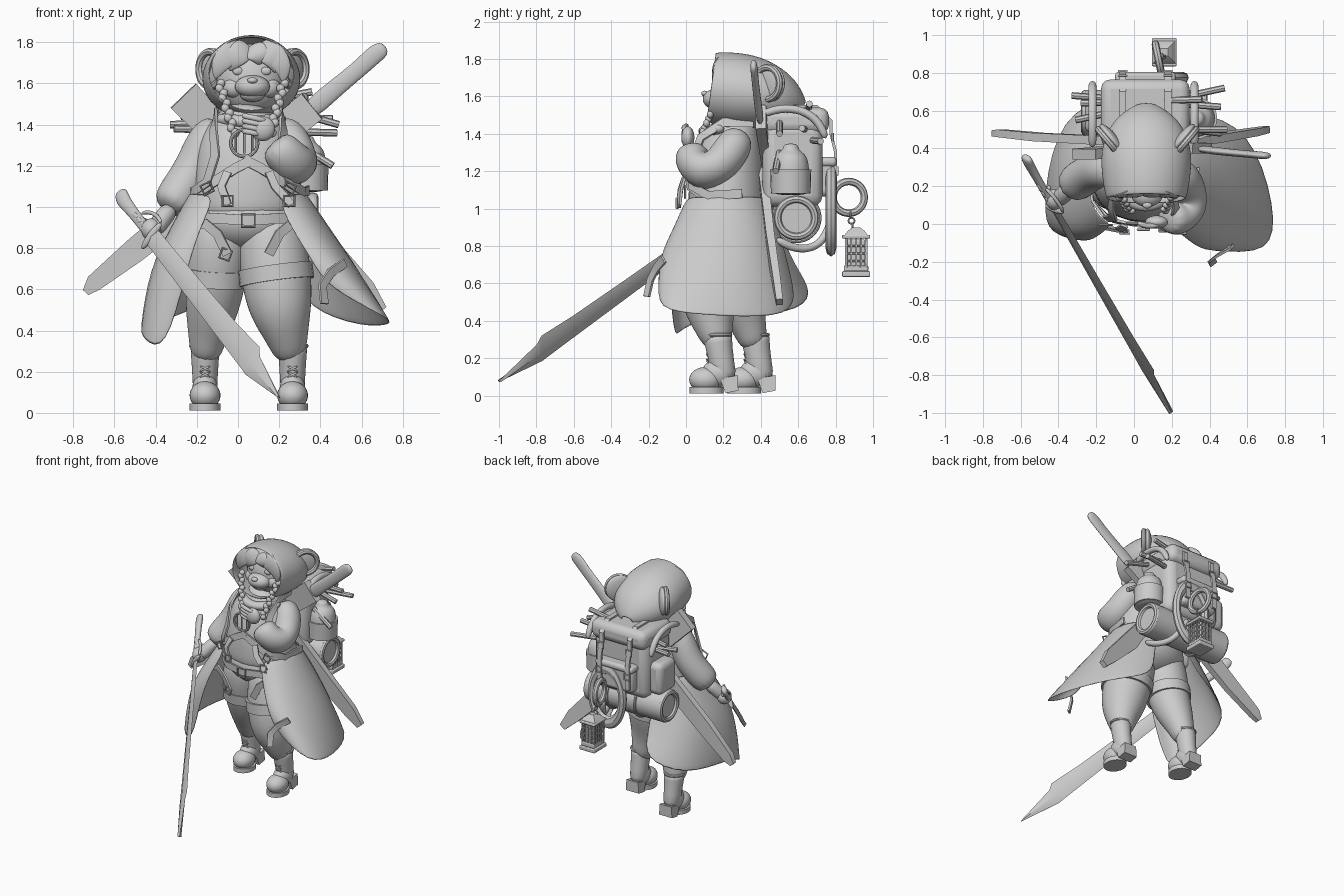
import bpy, bmesh
from math import sin, cos, pi, radians
from mathutils import Vector as V

hard = []

def make(name, verts, faces, sub=0, thick=0):
    me = bpy.data.meshes.new(name)
    me.from_pydata([tuple(v) for v in verts], [], faces)
    bm = bmesh.new()
    bm.from_mesh(me)
    bmesh.ops.recalc_face_normals(bm, faces=bm.faces)
    bm.to_mesh(me)
    bm.free()
    ob = bpy.data.objects.new(name, me)
    bpy.context.collection.objects.link(ob)
    if thick:
        m = ob.modifiers.new("thick", 'SOLIDIFY')
        m.thickness, m.offset = thick, 0
    if sub:
        m = ob.modifiers.new("sub", 'SUBSURF')
        m.levels = m.render_levels = sub
        for p in me.polygons:
            p.use_smooth = True
    else:
        hard.append(ob)
    return ob

def sweep(name, pts, r, up=(0, 0, 1), n=12, sub=2, caps=True, rect=False, center=None, thick=0):
    """Skin a section along a path; r is a radius, a (side, up) pair, or a list of them."""
    pts = [V(p) for p in pts]
    rs = r if isinstance(r, list) else [r] * len(pts)
    grow = 1 / (2 / 3 + cos(2 * pi / n) / 3) if sub else 1
    if rect:
        n, sub, grow = 4, 0, 2 ** .5
    verts, faces = [], []
    for i, p in enumerate(pts):
        t = (pts[min(i + 1, len(pts) - 1)] - pts[max(i - 1, 0)]).normalized()
        u = V((p.x - center[0], p.y - center[1], 0)) if center else V(up)
        s = t.cross(u).normalized()
        u = s.cross(t)
        a, b = rs[i] if isinstance(rs[i], tuple) else (rs[i], rs[i])
        for k in range(n):
            w = 2 * pi * k / n + (pi / 4 if rect else 0)
            verts.append(p + s * a * grow * cos(w) + u * b * grow * sin(w))
    for i in range(len(pts) - 1):
        for k in range(n):
            j = (k + 1) % n
            faces.append((i * n + k, i * n + j, i * n + n + j, i * n + n + k))
    if caps:
        faces += [tuple(range(n)), tuple(range(len(verts) - n, len(verts)))]
    return make(name, verts, faces, sub, thick)

def column(name, rings, **kw):
    """Upright form from (x, y, z, rx, ry) rings."""
    return sweep(name, [q[:3] for q in rings], [(q[3], q[-1]) for q in rings], up=(0, 1, 0), **kw)

def strap(name, pts, w=.02):
    return sweep(name, pts, (w, .007), rect=True, center=(.05, .25))

def ball(name, loc, s, rot=(0, 0, 0)):
    bpy.ops.mesh.primitive_uv_sphere_add(segments=24, ring_count=16, location=loc, rotation=rot)
    ob = bpy.context.object
    ob.name, ob.scale = name, s
    hard.append(ob)
    return ob

def box(name, loc, s, bev=.01, rot=(0, 0, 0)):
    bpy.ops.mesh.primitive_cube_add(size=1, location=loc, rotation=rot)
    ob = bpy.context.object
    ob.name, ob.scale = name, s
    bpy.ops.object.transform_apply(location=False, rotation=False, scale=True)
    m = ob.modifiers.new("bevel", 'BEVEL')
    m.width, m.segments = bev, 3
    hard.append(ob)
    return ob

def ring(name, loc, R, r, rot=(0, 0, 0), s=(1, 1, 1), n=32):
    bpy.ops.mesh.primitive_torus_add(major_radius=R, minor_radius=r, major_segments=n, minor_segments=8, location=loc, rotation=rot)
    ob = bpy.context.object
    ob.name, ob.scale = name, s
    hard.append(ob)
    return ob

def buckle(x, y, z, R=.035, tilt=0):
    ring("buckle", (x, y, z), R, .006, (pi / 2, radians(45 + tilt), 0), n=4)

# body, legs and shorts
column("torso", [(.05, .22, .92, .26, .2), (.05, .22, 1.02, .27, .21), (.04, .22, 1.2, .25, .2),
                 (.04, .24, 1.34, .225, .17), (.05, .26, 1.42, .16, .13), (.06, .27, 1.5, .1, .1)])
ball("hips", (.05, .22, .94), (.27, .21, .16))
column("left_leg", [(.14, .2, .97, .15), (.17, .17, .8, .17), (.19, .14, .62, .17), (.21, .12, .48, .148),
                    (.24, .15, .36, .1), (.26, .18, .25, .07)])
column("right_leg", [(-.06, .22, .97, .15), (-.1, .22, .8, .16), (-.11, .25, .62, .145), (-.13, .3, .48, .125),
                     (-.15, .34, .36, .09), (-.16, .37, .25, .07)])
column("left_short_hem", [(.18, .15, .71, .182), (.19, .145, .635, .182)], n=24, sub=0)
column("right_short_hem", [(-.105, .24, .7, .16), (-.11, .25, .62, .158)], n=24, sub=0)

# boots
for side, x, y in (("left", .265, .02), ("right", -.16, .22)):
    column(side + "_boot_shaft", [(x, y + .19, .06, .06, .07), (x, y + .17, .18, .06, .065),
                                  (x, y + .15, .3, .07, .075), (x, y + .15, .33, .073, .08)], n=20, sub=1)
    ball(side + "_boot_toe", (x, y + .085, .085), (.075, .088, .068))
    ball(side + "_boot_instep", (x, y + .15, .12), (.062, .085, .075))
    sweep(side + "_boot_sole", [(x, y + .09, .012), (x, y + .09, .045)], (.075, .09), up=(0, 1, 0), n=20, sub=0)
    sweep(side + "_boot_heel", [(x, y + .225, .02), (x, y + .21, .1)], [(.055, .035), (.05, .05)], up=(0, 1, 0), rect=True)
    ring(side + "_boot_cuff", (x, y + .15, .325), .068, .01)
    for i in range(5):
        z, d = .17 + i * .03, .03
        for m in (1, -1):
            sweep("boot_lace", [(x - d * m, y + .1, z), (x + d * m, y + .09, z + .03)], .006, n=6, sub=1)

# coat tails: two flared panels, split at front and back
def sheet(name, rows):
    n = len(rows[0])
    f = [(i * n + k, i * n + k + 1, i * n + n + k + 1, i * n + n + k) for i in range(len(rows) - 1) for k in range(n - 1)]
    return make(name, [p for q in rows for p in q], f, 2, .012)

sheet("left_coat_tail", [
    [(.18, .0, 1.06), (.28, .04, 1.07), (.34, .18, 1.07), (.3, .36, 1.07), (.12, .44, 1.07)],
    [(.25, -.06, .9), (.38, -.05, .9), (.46, .16, .9), (.4, .41, .9), (.2, .5, .9)],
    [(.35, -.14, .75), (.53, -.15, .7), (.62, .14, .68), (.52, .45, .68), (.26, .55, .7)],
    [(.42, -.13, .61), (.74, -.17, .45), (.76, .08, .42), (.62, .52, .4), (.32, .6, .5)]])
sheet("right_coat_tail", [
    [(-.1, .0, 1.06), (-.19, .04, 1.07), (-.25, .18, 1.07), (-.2, .38, 1.07), (-.02, .44, 1.07)],
    [(-.18, -.06, .9), (-.28, -.04, .9), (-.34, .16, .9), (-.28, .43, .9), (-.05, .5, .9)],
    [(-.24, -.1, .7), (-.4, -.08, .7), (-.45, .15, .7), (-.36, .5, .7), (-.07, .58, .7)],
    [(-.35, -.06, .27), (-.47, -.04, .34), (-.48, .16, .42), (-.4, .58, .42), (-.1, .7, .54)]])

# arms and hands
sweep("left_sleeve", [(.18, .29, 1.39), (.25, .26, 1.34), (.285, .18, 1.22), (.285, .08, 1.19), (.23, .03, 1.25), (.17, .03, 1.32)],
      [.075, .1, .105, .11, .1, .085])
sweep("right_sleeve", [(-.08, .29, 1.4), (-.15, .28, 1.34), (-.2, .28, 1.2), (-.27, .25, 1.09), (-.345, .19, .98)],
      [.075, .095, .1, .1, .1], up=(0, 1, 0))
sweep("right_wrist", [(-.32, .2, 1.0), (-.37, .16, .94), (-.41, .12, .88)], .045, up=(0, 1, 0))
ball("left_hand", (.12, .01, 1.38), (.06, .035, .06), (0, .6, 0))
ball("right_hand", (-.42, .13, .89), (.05, .055, .055))
for i in range(4):
    sweep("left_finger", [(.11 + i * .012, -.005, 1.35 + i * .022), (.06, -.015, 1.365 + i * .024), (.015, .01, 1.37 + i * .025)], .014, n=8, sub=1)
    p = V((-.44, .12, .88)) + V((-.018, .03, .021)) * i
    sweep("right_finger", [p + V((-.01, .02, .03)), p + V((-.005, -.03, .01)), p + V((.035, -.04, -.01)), p + V((.05, -.005, -.01))], .014, n=8, sub=1)

# head, hood, ears, hair
ball("head", (.065, .3, 1.62), (.17, .15, .175))
ball("muzzle", (.07, .16, 1.585), (.085, .07, .055))
ball("nose", (.07, .1, 1.615), (.025, .018, .015))
ball("chin", (.07, .17, 1.545), (.06, .05, .035))
for m, x in ((-1, 0), (1, .135)):
    ball("eye", (x, .17, 1.66), (.026, .014, .02))
    ball("cheek", (x * 1.2 - .015, .21, 1.58), (.06, .05, .05))
    e = .07 + .185 * m
    ball("ear", (e, .45, 1.67), (.03, .1, .1), (0, 0, -.7 * m))
    ring("ear_rim", (e + .02 * m, .435, 1.67), .085, .018, (0, pi / 2, -.7 * m))
sweep("hood", [(.065, .13, 1.65), (.065, .24, 1.635), (.065, .36, 1.62), (.065, .47, 1.59), (.065, .56, 1.56), (.065, .63, 1.535)],
      [(.205, .18), (.225, .195), (.235, .19), (.21, .16), (.15, .11), (.04, .03)], n=16, caps=False, thick=.015)
for x1, x2, z in ((.02, -.1, 1.62), (.05, -.03, 1.66), (.07, .11, 1.69), (.1, .19, 1.65), (.11, .23, 1.6)):
    sweep("hair_fringe", [(x1, .19, 1.79), ((x1 + x2) / 2, .15, 1.75), (x2, .15, (1.75 + z) / 2), (x2 - .01, .17, z)],
          [(.05, .014), (.06, .014), (.045, .012), (.006, .006)], up=(0, -1, 0))
for a, b in ((-.09, -.02), (.22, .16)):
    for i in range(11):
        t = i / 10
        ball("braid", (a + (b - a) * t + .007 * (-1) ** i, .17 - .1 * t, 1.6 - .24 * t), (.02, .018, .022), (0, .5 * (-1) ** i, 0))

# collar, pendant, straps and belts
sweep("collar", [(-.1, .2, 1.43), (-.03, .12, 1.42), (.06, .09, 1.41), (.15, .12, 1.42), (.23, .2, 1.43)], (.03, .035), up=(0, -1, 0))
ring("pendant_ring", (.03, .005, 1.31), .065, .009, (pi / 2, 0, 0))
for x in (-.01, .03, .07):
    sweep("pendant_bar", [(x, .005, 1.26), (x, .005, 1.365)], .006, up=(0, 1, 0), n=6, sub=0)
for m in (-1, 1):
    X = lambda v: .05 + v * m
    strap("pack_strap", [(X(.15), .36, 1.46), (X(.16), .2, 1.46), (X(.17), .08, 1.38), (X(.16), .03, 1.25), (X(.2), .03, 1.12), (X(.27), .12, 1.07), (X(.29), .3, 1.08)], .024)
    strap("chest_belt", [(X(-.02), .0, 1.23), (X(.06), .0, 1.19), (X(.17), .02, 1.12), (X(.25), .1, 1.06)], .024)
    strap("hanging_strap", [(X(.1), -.01, 1.17), (X(.13), -.03, 1.1), (X(.1 if m < 0 else .21), -.04, 1.01)], .02)
    strap("pocket_strap", [(X(.26), .0, .91), (X(.21), -.02, .92), (X(.15), -.03, .87), (X(.1), -.03, .77)], .024)
    buckle(X(.2), -.005, 1.09, tilt=25 * m)
    buckle(X(.1 if m < 0 else .2), -.05, 1.03)
buckle(-.06, -.035, .77, tilt=20)
strap("waist_belt", [(-.2, .1, .95), (-.1, .01, .945), (.05, -.015, .935), (.2, .01, .945), (.3, .1, .95)], .025)
buckle(.05, -.03, .935, .045)
strap("coat_tail_strap", [(.52, -.12, .73), (.45, -.16, .68), (.41, -.19, .62), (.42, -.21, .53)], .022)

# backpack
box("pack_body", (.06, .57, 1.24), (.46, .32, .46), .06)
box("pack_lid", (.06, .585, 1.47), (.47, .36, .14), .05)
box("pack_back_pocket", (.06, .74, 1.16), (.3, .1, .19), .03)
box("pack_pocket_flap", (.06, .75, 1.25), (.32, .11, .05), .02)
box("pack_side_pocket", (-.2, .58, 1.17), (.12, .2, .24), .04)
for x in (-.06, .18):
    sweep("lid_strap", [(x, .5, 1.545), (x, .7, 1.545), (x, .775, 1.47), (x, .775, 1.4), (x, .8, 1.3), (x, .8, 1.1)], (.018, .008), up=(0, .5, .5), rect=True)
    buckle(x, .785, 1.38, .03)
    buckle(x, .81, 1.2, .03)
    ring("bedroll_strap", (x, .59, .95), .125, .01, (0, pi / 2, 0))
sweep("bedroll", [(-.26, .59, .95), (.37, .59, .95)], .12, n=28, sub=0)
for x in (-.26, .37):
    ring("bedroll_end", (x, .59, .95), .1, .02, (0, pi / 2, 0))
column("bottle", [(.33, .56, 1.07, .09), (.33, .56, 1.1, .1), (.33, .56, 1.22, .1), (.33, .56, 1.29, .085), (.33, .56, 1.31, .04), (.33, .56, 1.35, .04)])
column("bottle_holder", [(.33, .56, 1.08, .106), (.33, .56, 1.21, .11)], n=24, sub=0)
for x in (-.22, .32):
    sweep("rope_hoop", [(x, .4, 1.5), (x, .5, 1.54), (x, .62, 1.53), (x, .71, 1.47), (x, .75, 1.37)], .022, up=(1, 0, 0), n=8)
sweep("lower_hoop", [(.3, .48, .84), (.28, .56, .79), (.24, .66, .78), (.2, .74, .83), (.16, .78, .95)], .022, up=(1, 0, 0), n=8)
ring("rope_coil", (.13, .775, 1.0), .13, .03, (pi / 2, 0, 0), (1, 1.6, 1))
for a, b in (((-.33, .68, 1.4), (.46, .62, 1.43)), ((-.31, .55, 1.38), (.48, .72, 1.36)),
             ((-.28, .64, 1.44), (.36, .66, 1.56)), ((.3, .5, 1.3), (.46, .48, 1.2)), ((.28, .5, 1.46), (.49, .5, 1.4))):
    sweep("firewood", [a, b], .018, n=8, sub=0)

# lantern hanging from a hook
ring("lantern_hook", (.13, .87, 1.06), .085, .02, (0, pi / 2, .2))
for i in range(3):
    ring("chain_link", (.15, .88 + i * .005, .965 - i * .03), .016, .005, (pi / 2, 0, i * pi / 2), n=12)
lx, ly = .16, .91
box("lantern_base", (lx, ly, .65), (.13, .15, .03), .006)
box("lantern_plinth", (lx, ly, .68), (.11, .13, .03), .006)
box("lantern_glass", (lx, ly, .76), (.085, .1, .15), .01)
box("lantern_cap", (lx, ly, .85), (.13, .15, .02), .006)
sweep("lantern_roof", [(lx, ly, .86), (lx, ly, .88), (lx, ly, .9)], [.06, .045, .02], up=(0, 1, 0), rect=True)
for i in range(5):
    d = -.052 + i * .026
    for p in ((d, .055), (d, -.055), (.052, d), (-.052, d)):
        box("lantern_bar", (lx + p[0], ly + p[1], .765), (.009, .009, .16), .001)
for z in (.72, .76, .8):
    ring("lantern_band", (lx, ly, z), .076, .005, (0, 0, pi / 4), n=4)

# drawn sword
G, T = V((-.42, .08, .86)), V((.2, -1, .08))
d = (T - G).normalized()
w = (V((0, 0, 1)) - d * d.z).normalized()
w = (w + d.cross(V((0, 0, 1))).normalized() * -.42).normalized()
blade = [(0, .045, 0), (.35, .054, 0), (.62, .062, .002), (.77, .072, .008), (.8, .058, -.008), (1, .003, -.005)]
if w.x < 0:
    w = (w + d.cross(V((0, 0, 1))).normalized() * .84).normalized()
sweep("sword_blade", [G.lerp(T, t) + w * o for t, h, o in blade], [(.014, h) for t, h, o in blade], up=w, n=4, sub=0)
sweep("sword_grip", [G - d * .01, G - d * .12, G - d * .26, G - d * .34, G - d * .385 + w * .02],
      [(.02, .03), (.02, .026), (.02, .03), (.024, .04), (.02, .034)], up=w)
sweep("sword_guard", [G - w * .085, G, G + w * .085], [.012, .024, .012], up=d, n=8)
sweep("knuckle_guard", [G + w * .08, G - d * .05 + w * .09, G - d * .12 + w * .07, G - d * .16 + w * .03], .01, up=(1, 0, 0), n=8)

# two crossed scabbards on the back, one with a sword in it
A = (-.6, 0, .8)
sweep("full_scabbard", [(-.74, .48, .585), (-.7, .48, .63), (-.5, .46, .79), (.1, .43, 1.28), (.36, .4, 1.49)],
      [(.016, .018), (.02, .042), (.022, .06), (.025, .074), (.028, .08)], up=A, rect=True)
sweep("stowed_sword_grip", [(.34, .4, 1.46), (.44, .385, 1.55), (.6, .37, 1.68), (.66, .365, 1.74), (.72, .36, 1.78)],
      [(.02, .05), (.02, .045), (.018, .04), (.02, .046), (.018, .036)], up=A)
sweep("empty_scabbard", [(-.265, .37, 1.54), (-.12, .385, 1.39), (.4, .45, .83), (.62, .485, .6), (.7, .5, .5)],
      [(.028, .085), (.026, .08), (.022, .065), (.02, .05), (.018, .025)], up=(.75, 0, .66), rect=True)

# crisp edges on hard parts
bpy.ops.object.select_all(action='DESELECT')
for o in hard:
    o.select_set(True)
bpy.context.view_layer.objects.active = hard[0]
bpy.ops.object.shade_smooth_by_angle(angle=radians(38))
